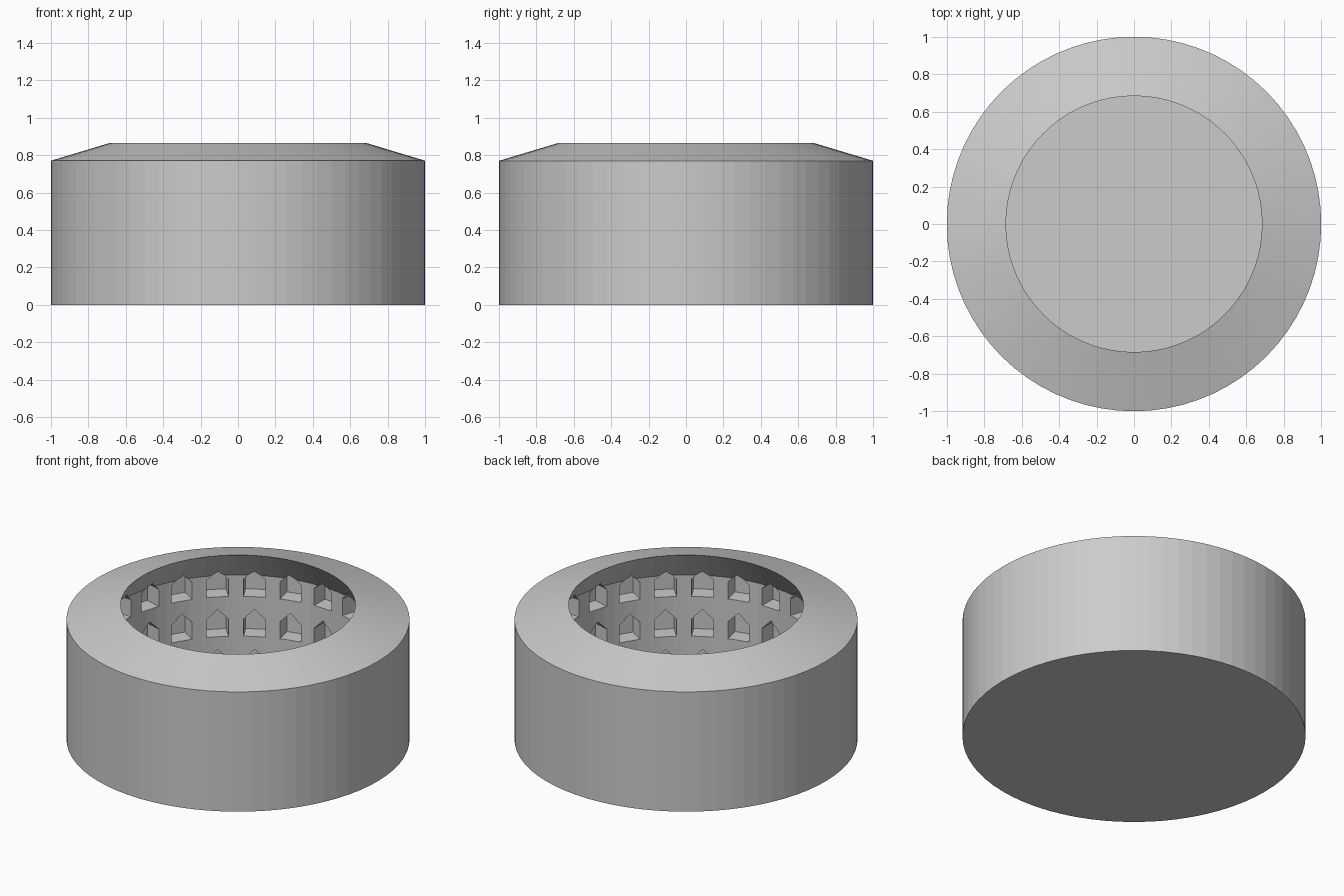
import bpy, bmesh
from math import radians, pi
from mathutils import Matrix, Vector

if "Cube" in bpy.data.objects:
    bpy.data.objects.remove(bpy.data.objects["Cube"])

SIDES = 72          # facets around the body
POCKETS = 24        # pockets per ring
PHASE = radians(13.3)
ROW_Z = [0.02 + 0.256 * k for k in range(3)]


def make_object(name, bm):
    bmesh.ops.recalc_face_normals(bm, faces=bm.faces)
    mesh = bpy.data.meshes.new(name)
    bm.to_mesh(mesh)
    bm.free()
    obj = bpy.data.objects.new(name, mesh)
    bpy.context.collection.objects.link(obj)
    return obj


# Hollow body: (radius, height) profile turned about z
profile = [(0, 0), (1, 0), (1, 0.77), (0.684, 0.865), (0.83, 0.67),
           (0.83, 0.015), (0, 0.015)]
bm = bmesh.new()
verts = [bm.verts.new((r, 0, z)) for r, z in profile]
edges = [bm.edges.new(pair) for pair in zip(verts, verts[1:])]
bmesh.ops.spin(bm, geom=verts + edges, cent=(0, 0, 0), axis=(0, 0, 1),
               angle=2 * pi, steps=SIDES, use_merge=False)
bmesh.ops.remove_doubles(bm, verts=bm.verts, dist=1e-4)
body = make_object("hollow_body", bm)

# Gabled pocket cutters in three rings
half, wall, apex = 0.065, 0.11, 0.175
outline = [(-half, 0), (half, 0), (half, wall), (0, apex), (-half, wall)]
bm = bmesh.new()
for z0 in ROW_Z:
    for i in range(POCKETS):
        turn = Matrix.Rotation(PHASE + i * 2 * pi / POCKETS, 3, 'Z')
        face = bm.faces.new([bm.verts.new(turn @ Vector((0.76, y, z0 + z)))
                             for y, z in outline])
        new = bmesh.ops.extrude_face_region(bm, geom=[face])["geom"]
        bmesh.ops.translate(bm, vec=turn @ Vector((0.175, 0, 0)),
                            verts=[v for v in new if isinstance(v, bmesh.types.BMVert)])
cutter = make_object("pocket_cutter", bm)
cutter.hide_render = True
cutter.display_type = 'WIRE'

# Carve the pockets into the inner wall
cut = body.modifiers.new("pockets", 'BOOLEAN')
cut.operation = 'DIFFERENCE'
cut.solver = 'EXACT'
cut.object = cutter
